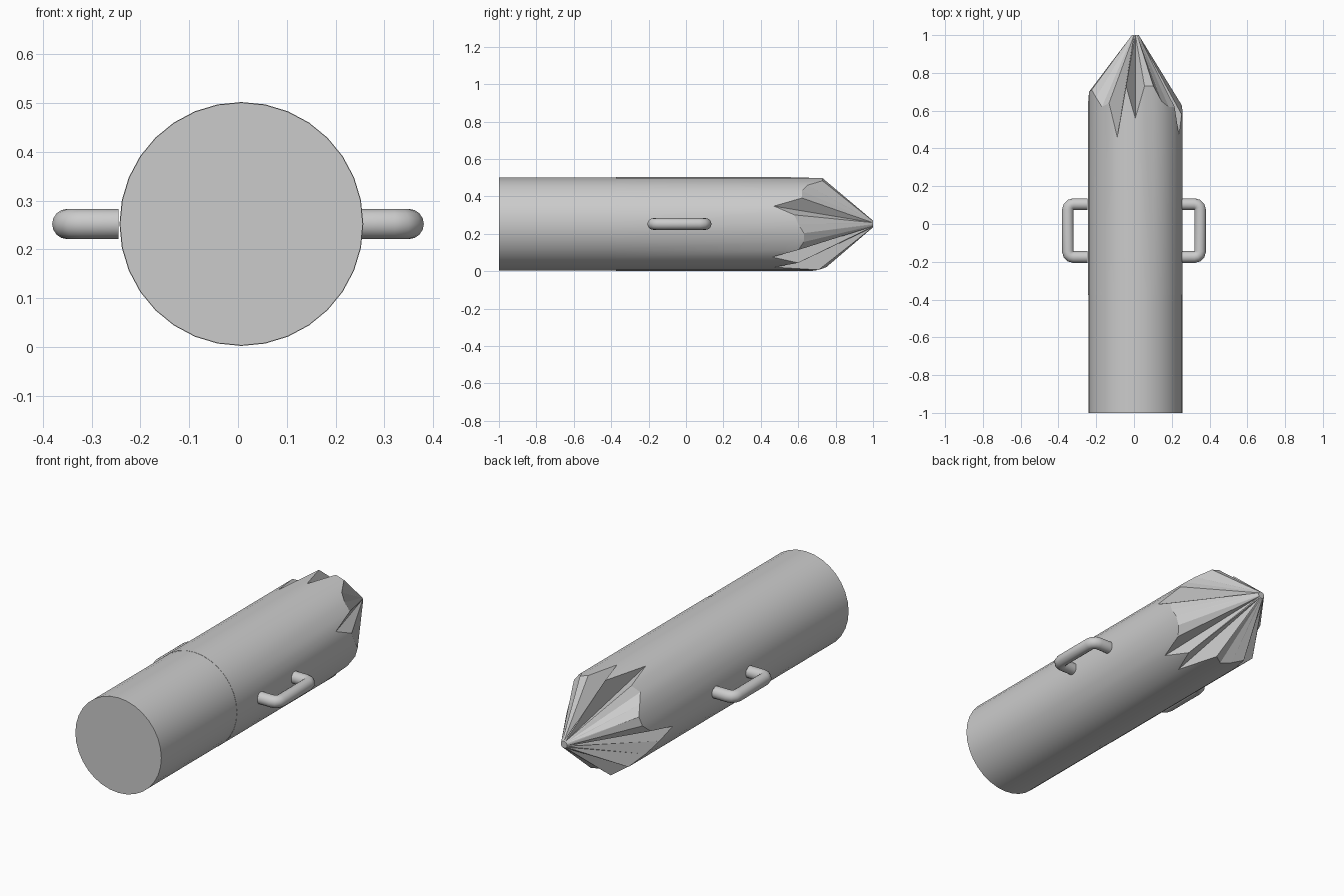
import bpy, bmesh, math

cube = bpy.data.objects.get("Cube")
if cube:
    bpy.data.objects.remove(cube)

SIDES, RADIUS = 32, 0.25
CX, CZ = 0.007, 0.252

grey = bpy.data.materials.new("plain grey")
grey.use_nodes = True
colour = (0.6, 0.6, 0.6, 1)
grey.diffuse_color = colour
grey.node_tree.nodes["Principled BSDF"].inputs["Base Color"].default_value = colour


def ring(bm, radius, depth):
    """Ring around the log axis; depth gives y for each side."""
    verts = []
    for i in range(SIDES):
        a = math.tau * i / SIDES
        verts.append(bm.verts.new((CX + radius * math.cos(a), depth(i),
                                   CZ + radius * math.sin(a))))
    return verts


def bridge(bm, a, b):
    for i in range(SIDES):
        j = (i + 1) % SIDES
        bm.faces.new((a[i], a[j], b[j], b[i]))


def finish(name, bm):
    bmesh.ops.recalc_face_normals(bm, faces=bm.faces)
    mesh = bpy.data.meshes.new(name)
    bm.to_mesh(mesh)
    bm.free()
    obj = bpy.data.objects.new(name, mesh)
    bpy.context.collection.objects.link(obj)
    mesh.materials.append(grey)
    return obj


def smooth(obj, degrees):
    bpy.ops.object.select_all(action='DESELECT')
    obj.select_set(True)
    bpy.context.view_layer.objects.active = obj
    bpy.ops.object.shade_smooth_by_angle(angle=math.radians(degrees))


# Where the hewn cuts begin on each side, anticlockwise from +x
cuts = [.60, .58, .47, .62, .62, .65, .73, .73,
        .56, .73, .46, .64, .62, .67, .71, .70,
        .64, .45, .54, .62, .72, .64, .75, .71,
        .68, .71, .47, .60, .46, .60, .63, .63]

# Log: butt, fine seam, shaft with a ragged end
bm = bmesh.new()
butt = ring(bm, RADIUS - 0.001, lambda i: -1)
seam_a = ring(bm, RADIUS - 0.001, lambda i: -0.375)
seam_b = ring(bm, RADIUS, lambda i: -0.375)
ragged = ring(bm, RADIUS, lambda i: cuts[i])
bm.faces.new(butt)
bridge(bm, butt, seam_a)
bridge(bm, seam_a, seam_b)
bridge(bm, seam_b, ragged)
smooth(finish("log_shaft", bm), 30)

# Hewn point: flat facets from the ragged edge to a small blunt tip
bm = bmesh.new()
edge = ring(bm, RADIUS, lambda i: cuts[i])
tip = ring(bm, 0.018, lambda i: 1)
bridge(bm, edge, tip)
bm.faces.new(tip)
bmesh.ops.triangulate(bm, faces=bm.faces)
finish("hewn_point", bm)


# Handles: round bars bent at two corners
def handle(name, side):
    half, bend, mid = 0.14, 0.03, -0.035
    path = [(0.245, half)]
    for step in range(4):
        a = math.radians(90 - 30 * step)
        path.append((0.32 + bend * math.cos(a), half - bend + bend * math.sin(a)))
    path += [(x, -y) for x, y in reversed(path)]
    bm = bmesh.new()
    n, r = 16, 0.031
    loops = []
    for k, (x, y) in enumerate(path):
        x0, y0 = path[max(k - 1, 0)]
        x1, y1 = path[min(k + 1, len(path) - 1)]
        length = math.hypot(x1 - x0, y1 - y0)
        nx, ny = -(y1 - y0) / length, (x1 - x0) / length
        loop = []
        for i in range(n):
            a = math.tau * i / n
            c, s = r * math.cos(a), r * math.sin(a)
            loop.append(bm.verts.new((side * (x + nx * c), mid + y + ny * c, CZ + s)))
        loops.append(loop)
    for a, b in zip(loops, loops[1:]):
        for i in range(n):
            j = (i + 1) % n
            bm.faces.new((a[i], a[j], b[j], b[i]))
    bm.faces.new(loops[0])
    bm.faces.new(loops[-1])
    smooth(finish(name, bm), 40)


handle("left_handle", 1)
handle("right_handle", -1)
